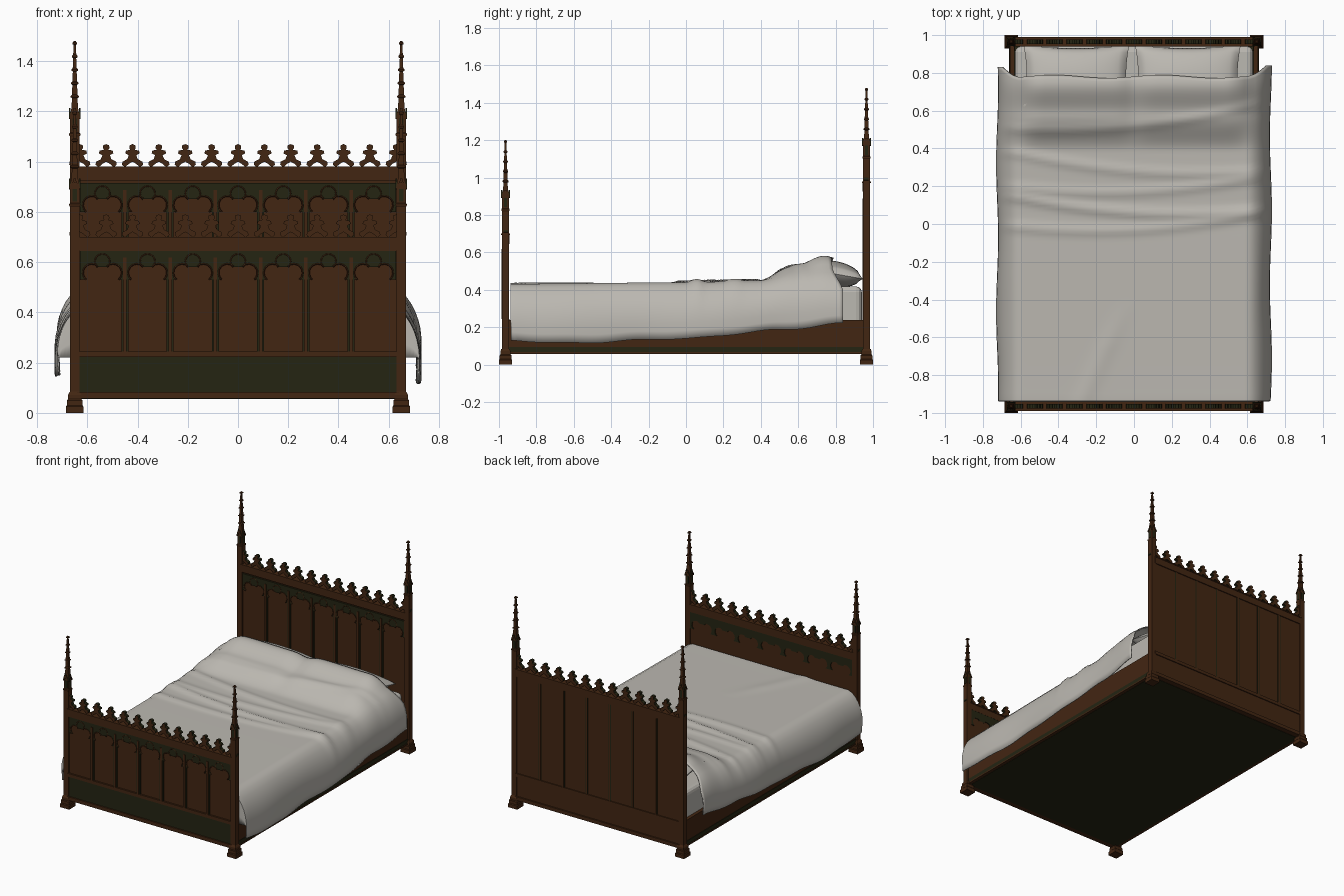
import bpy, bmesh, math
from math import sin, cos, pi, radians, exp
from mathutils import Matrix, Vector

if "Cube" in bpy.data.objects:
    bpy.data.objects.remove(bpy.data.objects["Cube"])


def material(name, rgb):
    m = bpy.data.materials.new(name)
    m.diffuse_color = (*rgb, 1)
    m.use_nodes = True
    m.node_tree.nodes["Principled BSDF"].inputs["Base Color"].default_value = m.diffuse_color
    return m


BROWN = material("brown wood", (0.055, 0.019, 0.006))
OLIVE = material("dark olive wood", (0.018, 0.018, 0.006))
CLOTH = material("grey linen", (0.50, 0.48, 0.44))


def finish(name, bm, mats, smooth=None):
    bmesh.ops.recalc_face_normals(bm, faces=bm.faces)
    me = bpy.data.meshes.new(name)
    bm.to_mesh(me)
    bm.free()
    ob = bpy.data.objects.new(name, me)
    bpy.context.collection.objects.link(ob)
    for m in mats:
        me.materials.append(m)
    if smooth:
        bpy.ops.object.select_all(action='DESELECT')
        ob.select_set(True)
        bpy.context.view_layer.objects.active = ob
        bpy.ops.object.shade_smooth_by_angle(angle=radians(smooth))
    return ob


def boxes(name, spans, mat):
    """spans: (x0, x1, y0, y1, z0, z1)"""
    bm = bmesh.new()
    for x0, x1, y0, y1, z0, z1 in spans:
        mx = Matrix.Translation(((x0+x1)/2, (y0+y1)/2, (z0+z1)/2)) @ Matrix.Diagonal((x1-x0, y1-y0, z1-z0, 1))
        bmesh.ops.create_cube(bm, size=1, matrix=mx)
    return finish(name, bm, [mat])


def prisms(name, outlines, y0, y1, face_mat, side_mat):
    """Extrude x-z outlines along y; the rim takes side_mat."""
    bm = bmesh.new()
    for pts in outlines:
        a = [bm.verts.new((x, y0, z)) for x, z in pts]
        b = [bm.verts.new((x, y1, z)) for x, z in pts]
        bm.faces.new(a)
        bm.faces.new(b[::-1])
        for i in range(len(a)):
            j = (i + 1) % len(a)
            bm.faces.new((a[i], b[i], b[j], a[j])).material_index = 1
    return finish(name, bm, [face_mat, side_mat])


def square_loft(bm, x, y, profile):
    """Stack of square sections (half width, z)."""
    rings = [[bm.verts.new((x+sx*h, y+sy*h, z)) for sx, sy in ((-1, -1), (1, -1), (1, 1), (-1, 1))] for h, z in profile]
    for r, s in zip(rings, rings[1:]):
        for i in range(4):
            bm.faces.new((r[i], r[(i+1) % 4], s[(i+1) % 4], s[i]))
    bm.faces.new(rings[0][::-1])
    bm.faces.new(rings[-1])


def arc(cx, cz, r, a0, a1, n=8):
    return [(cx + r*cos(radians(a0+(a1-a0)*i/n)), cz + r*sin(radians(a0+(a1-a0)*i/n))) for i in range(n+1)]


def trefoil(cx, z):
    left = arc(cx-0.042, z, 0.036, 230, 50)
    top = arc(cx, z+0.045, 0.030, 225, -45, 12)
    return left + top + [(2*cx-x, zz) for x, zz in reversed(left)]


PANELS = [0.18*i for i in range(-3, 4)]
EDGES = [0.18*(i+0.5) for i in range(-3, 3)]


def board(name, yc, rail_z, arch_z):
    f = yc - 0.02                       # front plane
    # panel, rails and mouldings
    boxes(name+"_panel", [(-0.64, 0.64, f+0.012, f+0.033, 0.08, rail_z)], BROWN)
    boxes(name+"_rails", [(-0.64, 0.64, f, f+0.04, rail_z-0.055, rail_z-0.008),
                          (-0.64, 0.64, f-0.004, f+0.044, rail_z-0.008, rail_z),
                          (-0.64, 0.64, f, f+0.04, 0.222, 0.245),
                          (-0.64, 0.64, f-0.003, f+0.043, 0.058, 0.083)], BROWN)
    boxes(name+"_lower_panel", [(-0.635, 0.635, f+0.006, f+0.013, 0.083, 0.222)], OLIVE)
    # slender columns with dark flanks
    boxes(name+"_column_flanks", [(x-0.014, x+0.014, f+0.005, f+0.013, 0.245, arch_z) for x in EDGES], OLIVE)
    boxes(name+"_columns", [(x-0.007, x+0.007, f-0.001, f+0.012, 0.245, arch_z+0.06) for x in EDGES], BROWN)
    # cusped arches
    top = arch_z + 0.087
    plates = [[(c-0.09, arch_z-0.028), (c-0.09, top), (c+0.09, top), (c+0.09, arch_z-0.028)] + trefoil(c, arch_z)[::-1]
              for c in PANELS]
    prisms(name+"_tracery", plates, f+0.003, f+0.013, OLIVE, OLIVE)
    cu = bpy.data.curves.new(name+"_tracery_ribs", 'CURVE')
    cu.dimensions = '3D'
    cu.bevel_depth = 0.0035
    cu.bevel_resolution = 0
    for c in PANELS:
        pts = trefoil(c, arch_z)
        sp = cu.splines.new('POLY')
        sp.points.add(len(pts)-1)
        for p, (x, z) in zip(sp.points, pts):
            p.co = (x, f+0.004, z, 1)
    cu.materials.append(BROWN)
    bpy.context.collection.objects.link(bpy.data.objects.new(name+"_tracery_ribs", cu))
    # pierced cresting of leaf finials
    half = [(0, 0.09), (0.012, 0.085), (0.013, 0.074), (0.008, 0.068), (0.026, 0.064), (0.029, 0.053),
            (0.015, 0.046), (0.021, 0.030), (0.040, 0.020), (0.042, 0.008), (0.030, -0.002), (0.014, 0.012), (0, 0.02)]
    shape = half + [(-x, z) for x, z in half[-2:0:-1]]
    prisms(name+"_cresting", [[(0.105*i+x, rail_z+z) for x, z in shape] for i in range(-6, 7)],
           yc-0.012, yc+0.012, BROWN, OLIVE)
    return plates


foot_plates = board("footboard", -0.965, 0.70, 0.558)
board("headboard", 0.965, 0.98, 0.828)
prisms("footboard_inner_tracery", foot_plates, -0.953, -0.946, OLIVE, OLIVE)

# back of the headboard: framed boards with dark grooves
boxes("headboard_back_grooves", [(x-0.011, x+0.011, 0.975, 0.980, 0.245, 0.925) for x in EDGES], OLIVE)
boxes("headboard_back_battens", [(x-0.006, x+0.006, 0.975, 0.983, 0.245, 0.925) for x in EDGES], BROWN)

# corner posts with moulded feet, gabled niches and spires
FOOT = [(0.035, 0), (0.035, 0.025), (0.031, 0.03), (0.031, 0.05), (0.027, 0.055), (0.027, 0.072), (0.019, 0.085)]
for label, y, zn in (("front", -0.965, 0.82), ("rear", 0.965, 1.10)):
    for side, x in (("left", -0.65), ("right", 0.65)):
        bm = bmesh.new()
        square_loft(bm, x, y, FOOT + [(0.019, zn), (0.022, zn+0.005), (0.022, zn+0.012), (0.018, zn+0.016),
                                      (0.018, zn+0.09), (0.013, zn+0.115)])
        spire = []
        for i in range(6):
            z = zn + 0.115 + 0.053*i
            h = 0.013 - 0.0017*i
            spire += [(h, z), (h-0.002, z+0.038), (h+0.003, z+0.041), (h+0.003, z+0.047), (h-0.002, z+0.052)]
        spire = [(h, min(z, zn+0.40)) for h, z in spire if z < zn+0.402]
        square_loft(bm, x, y, spire)
        finish(f"{label}_{side}_post", bm, [BROWN])
        # small gable on each face of the niche
        gable = [(-0.018, 0.07), (-0.022, 0.075), (-0.005, 0.105), (-0.005, 0.113), (0.005, 0.113),
                 (0.005, 0.105), (0.022, 0.075), (0.018, 0.07), (0.0, 0.098)]
        ob = prisms(f"{label}_{side}_gables", [[(px, zn+pz) for px, pz in gable]], -0.023, -0.017, BROWN, OLIVE)
        bm = bmesh.new()
        bm.from_mesh(ob.data)
        base = bm.faces[:]
        for k in range(1, 4):
            d = bmesh.ops.duplicate(bm, geom=bm.verts[:len(ob.data.vertices)] + base)
            bmesh.ops.rotate(bm, verts=[g for g in d["geom"] if isinstance(g, bmesh.types.BMVert)],
                             cent=(0, 0, 0), matrix=Matrix.Rotation(k*pi/2, 3, 'Z'))
            bm.verts.ensure_lookup_table()
        bm.to_mesh(ob.data)
        bm.free()
        ob.location = (x, y, 0)
        boxes(f"{label}_{side}_niches", [(x-0.009, x+0.009, y-0.0195, y+0.0195, zn+0.022, zn+0.072),
                                         (x-0.0195, x+0.0195, y-0.009, y+0.009, zn+0.022, zn+0.072)], OLIVE)

# side rails, olive skirting and underside
boxes("side_rails", [(s*0.645-0.012, s*0.645+0.012, -0.95, 0.95, 0.09, 0.24) for s in (-1, 1)], BROWN)
boxes("rail_skirting", [(s*0.645-0.015, s*0.645+0.015, -0.95, 0.95, 0.068, 0.095) for s in (-1, 1)], OLIVE)
boxes("rail_lip", [(s*0.646-0.016, s*0.646+0.016, -0.95, 0.95, 0.058, 0.068) for s in (-1, 1)], BROWN)
boxes("bed_base", [(-0.64, 0.64, -0.95, 0.95, 0.056, 0.075)], OLIVE)

# mattress
ob = boxes("mattress", [(-0.63, 0.63, -0.925, 0.94, 0.2, 0.418)], CLOTH)
bv = ob.modifiers.new("round", 'BEVEL')
bv.width, bv.segments = 0.03, 3

# pillows: pinched cushions tilted toward the headboard
for name, cx in (("left_pillow", -0.305), ("right_pillow", 0.285)):
    bm = bmesh.new()
    for s in (1, -1):
        g = bmesh.ops.create_grid(bm, x_segments=24, y_segments=16, size=1)
        for v in g["verts"]:
            u, w = v.co.x, v.co.y
            t = (max(0, 1-u*u)*max(0, 1-w*w))**0.45
            v.co = (0.28*u*(1-0.06*(1-w*w)), 0.165*w*(1-0.10*(1-u*u)), s*0.068*t)
    bmesh.ops.remove_doubles(bm, verts=bm.verts, dist=0.0005)
    bmesh.ops.transform(bm, verts=bm.verts, matrix=Matrix.Translation((cx, 0.785, 0.487)) @ Matrix.Rotation(radians(-10), 4, 'X'))
    finish(name, bm, [CLOTH], 60)


def lerp(table, v):
    for (a, p), (b, q) in zip(table, table[1:]):
        if v <= b:
            k = max(0, (v-a)/(b-a))
            return p + (q-p)*k*k*(3-2*k)
    return table[-1][1]


TOP = [(-0.94, 0.428), (0, 0.436), (0.38, 0.445), (0.58, 0.525), (0.74, 0.578), (0.84, 0.555)]
HEM = [(-0.94, 0.13), (-0.65, 0.115), (0.0, 0.14), (0.5, 0.185), (0.84, 0.22)]

# draped blanket: flat top with creases, hump over pillows, bulging sides
bm = bmesh.new()
NX, NY = 72, 90
rows = []
for j in range(-3, NY+1):
    row = []
    for i in range(NX+1):
        t = 2*i/NX - 1
        s = 1 if t > 0 else -1
        q = max(0, (abs(t)-0.76)/0.24)
        x = s*min(abs(t)/0.76, 1)*0.615
        y = -0.935 + (1.715 + 0.055*min(1, q*2.5) + 0.008*sin(11*x))*max(j, 0)/NY
        z = lerp(TOP, y)
        hump = max(0, z-0.445)
        z -= hump*(0.55*max(0, (abs(x)-0.48)/0.135)**2 + 0.15*exp(-(x/0.06)**2))
        for yr, slope, a in ((-0.03, 0.05, 0.010), (0.06, -0.06, 0.013), (0.17, 0.04, 0.010), (0.28, -0.08, 0.010), (0.52, 0.1, 0.008)):
            z += a*exp(-((y-yr-slope*x-0.12*x*x)/0.025)**2)*(1-q)
        z += 0.006*exp(-((x+0.1-0.45*(y+0.55))/0.05)**2)*max(0, min(1, (-0.4-y)*4))
        if q > 0:
            hem = lerp(HEM, y) + (0.03 if s < 0 else 0) + 0.004*sin(17*y)
            x += s*(0.107*sin(min(1, 1.15*q**0.8)*pi/2) + q*0.007*sin(8*y+s) - q*0.012*max(0, q-0.7))
            z -= (z-hem)*(0.3*q*q+0.7*q)
        if j < 0:
            z = z - (z-min(z, 0.22))*(-j/3)
        row.append(bm.verts.new((x, y, z)))
    rows.append(row)
for r, n in zip(rows, rows[1:]):
    for i in range(NX):
        bm.faces.new((r[i], r[i+1], n[i+1], n[i]))
ob = finish("blanket", bm, [CLOTH], 50)
so = ob.modifiers.new("thickness", 'SOLIDIFY')
so.thickness, so.offset = 0.008, 0
